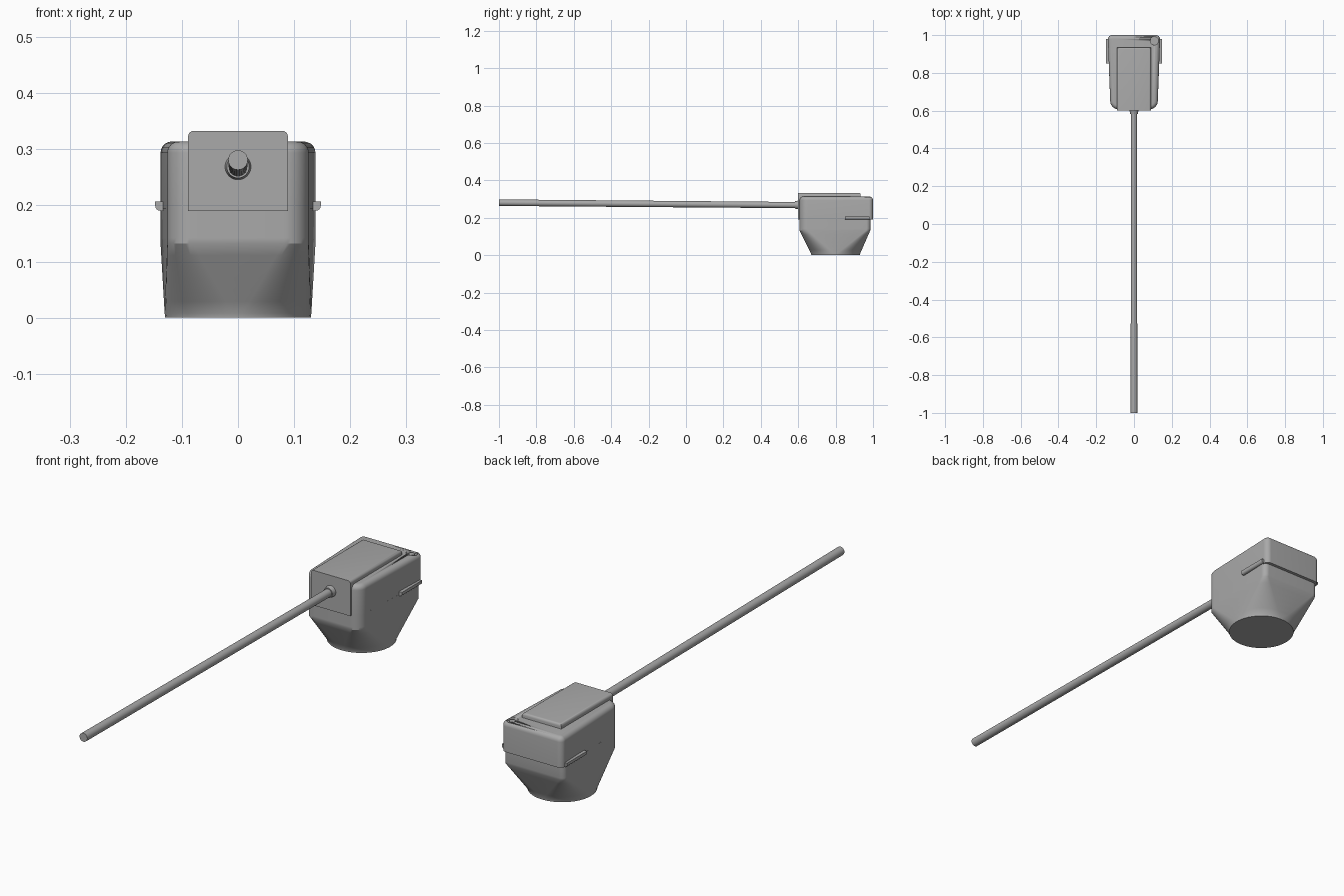
import bpy, bmesh, math
from mathutils import Vector

cube = bpy.data.objects.get("Cube")
if cube:
    bpy.data.objects.remove(cube, do_unlink=True)

grey = bpy.data.materials.new("mid grey")
grey.use_nodes = True
grey.diffuse_color = (0.4, 0.4, 0.4, 1)
grey.node_tree.nodes["Principled BSDF"].inputs["Base Color"].default_value = (0.4, 0.4, 0.4, 1)

STEPS = 12       # points per rounded corner
CENTRE_Y = 0.80


def finish(name, bm, angle=30):
    bmesh.ops.recalc_face_normals(bm, faces=bm.faces)
    mesh = bpy.data.meshes.new(name)
    bm.to_mesh(mesh)
    bm.free()
    obj = bpy.data.objects.new(name, mesh)
    bpy.context.collection.objects.link(obj)
    mesh.materials.append(grey)
    bpy.ops.object.select_all(action='DESELECT')
    obj.select_set(True)
    bpy.context.view_layer.objects.active = obj
    bpy.ops.object.shade_smooth_by_angle(angle=math.radians(angle))
    return obj


def circle_ring(radius, z):
    n = STEPS * 4
    angles = [math.tau * (i + 0.5) / n for i in range(n)]
    return [(radius * math.cos(a), CENTRE_Y + radius * math.sin(a), z) for a in angles]


def housing_ring(z, back=1.0, inset=0.0):
    """Rounded trapezoid, wider at the back, walked from the back left corner."""
    front = 0.607
    corners = [(0.138, back, 0.022), (-0.138, back, 0.022),
               (-0.126, front, 0.045), (0.126, front, 0.045)]
    ring = []
    for q, (x, y, r) in enumerate(corners):
        cx = x - math.copysign(r, x)
        cy = y - r if q < 2 else y + r
        rad = max(r - inset, 0.002)
        extra = inset - (r - rad)
        cx -= math.copysign(extra, x)
        for j in range(STEPS):
            a = math.pi / 2 * (q + j / (STEPS - 1))
            ring.append((cx + rad * math.cos(a), cy + rad * math.sin(a), z))
    return ring


def loft(name, rings, angle=30):
    bm = bmesh.new()
    loops = [[bm.verts.new(p) for p in ring] for ring in rings]
    n = len(loops[0])
    for a, b in zip(loops, loops[1:]):
        for i in range(n):
            k = (i + 1) % n
            bm.faces.new((a[i], a[k], b[k], b[i]))
    bm.faces.new(loops[0])
    bm.faces.new(loops[-1])
    return finish(name, bm, angle)


def rod(name, start, end, r1, r2, sides=32):
    a, b = Vector(start), Vector(end)
    bm = bmesh.new()
    bmesh.ops.create_cone(bm, cap_ends=True, segments=sides, radius1=r1, radius2=r2,
                          depth=(b - a).length)
    turn = (b - a).to_track_quat('Z', 'Y').to_matrix().to_4x4()
    turn.translation = (a + b) / 2
    bmesh.ops.transform(bm, matrix=turn, verts=bm.verts)
    return finish(name, bm)


# Lower housing: round foot blending into the boxy shell
shoulder = housing_ring(0.132, back=0.985)
foot = circle_ring(0.131, 0.008)
blend = [[tuple(Vector(f).lerp(Vector(s), t / 6)) for f, s in zip(foot, shoulder)]
         for t in range(1, 6)]
loft("lower_housing", [circle_ring(0.13, 0.0), foot] + blend +
     [shoulder, housing_ring(0.142, back=0.987), housing_ring(0.195, back=0.987)])

# Lid with a rounded top edge
edge = 0.02
top = 0.314
rounding = [housing_ring(top - edge + edge * math.sin(t), inset=edge * (1 - math.cos(t)))
            for t in [math.pi / 2 * i / 6 for i in range(7)]]
lid = loft("lid", [housing_ring(0.19)] + rounding)

# Screw recess in the back left corner of the lid
cutter = rod("screw_recess_cutter", (0.108, 0.97, 0.302), (0.108, 0.97, 0.34), 0.022, 0.022)
cutter.hide_render = True
cutter.hide_set(True)
cut = lid.modifiers.new("screw_recess", 'BOOLEAN')
cut.operation = 'DIFFERENCE'
cut.object = cutter
rod("screw", (0.108, 0.97, 0.298), (0.108, 0.97, 0.309), 0.012, 0.012)

# Raised cover that wraps over the top and down the front
bm = bmesh.new()
bmesh.ops.create_cube(bm, size=1)
for v in bm.verts:
    v.co = (v.co.x * 0.178, 0.767 + v.co.y * 0.334, 0.2615 + v.co.z * 0.143)
rim = [e for e in bm.edges if all(v.co.z > 0.3 for v in e.verts)
       and not all(v.co.y < 0.7 for v in e.verts)]
bmesh.ops.bevel(bm, geom=rim, offset=0.01, segments=4, profile=0.5, affect='EDGES')
finish("raised_cover", bm)

# Half-round grip ridges on both sides
for side, label in ((1, "left"), (-1, "right")):
    bm = bmesh.new()
    bmesh.ops.create_cube(bm, size=1)
    for v in bm.verts:
        v.co = (side * 0.136 + v.co.x * 0.023, 0.915 + v.co.y * 0.13, 0.199 + v.co.z * 0.017)
    low = [e for e in bm.edges if all(v.co.x * side > 0.14 and v.co.z < 0.2 for v in e.verts)]
    bmesh.ops.bevel(bm, geom=low, offset=0.009, segments=4, profile=0.5, affect='EDGES')
    finish(label + "_grip_ridge", bm)

# Cable and its collar
rod("cable", (0, -1.0, 0.281), (0, 0.61, 0.268), 0.0175, 0.0165)
rod("cable_collar", (0, 0.582, 0.269), (0, 0.605, 0.269), 0.02, 0.024)
